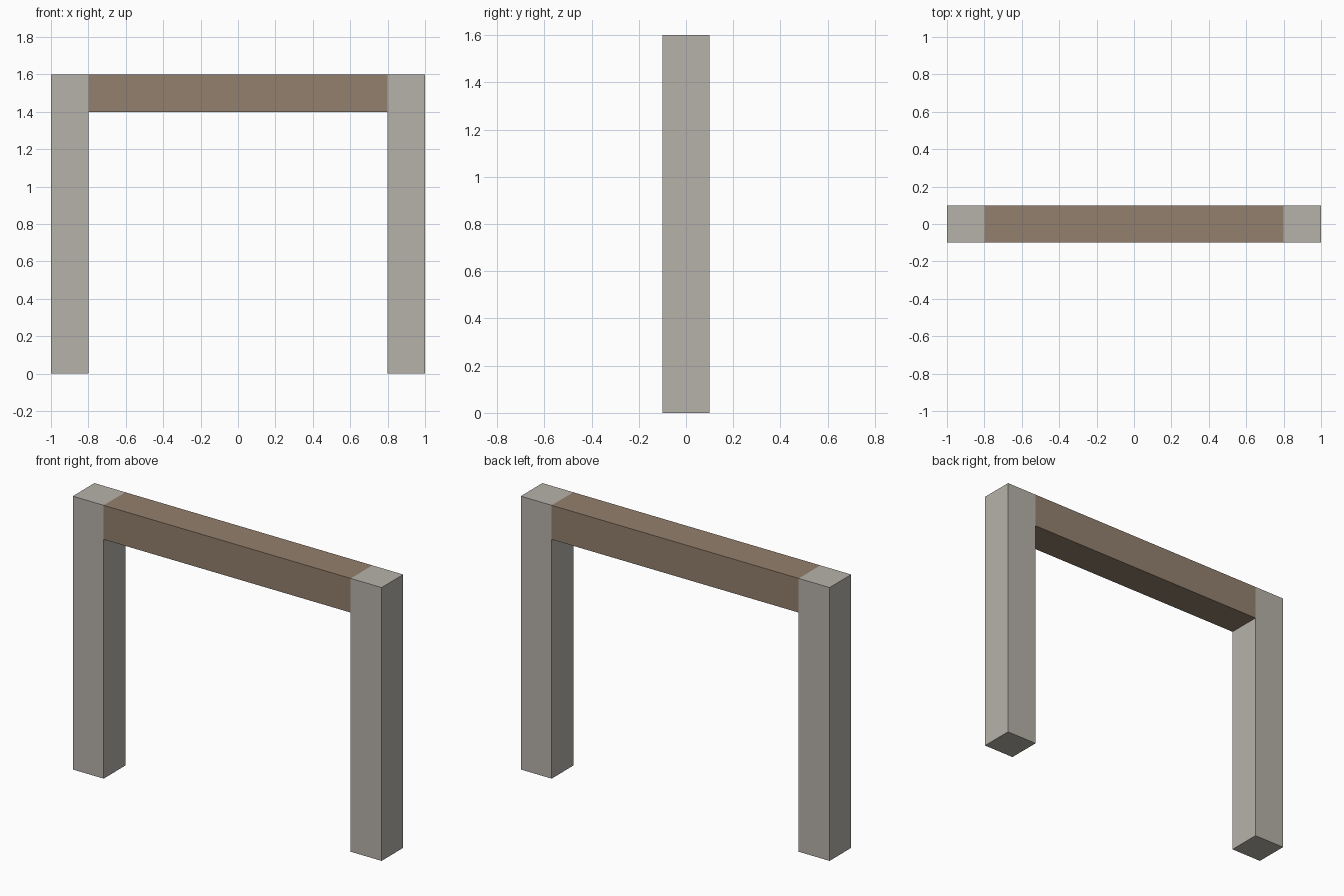
import bpy
import bmesh
from mathutils import Matrix, Vector

default_cube = bpy.data.objects.get("Cube")
if default_cube:
    bpy.data.objects.remove(default_cube, do_unlink=True)

THICK = 0.2    # square section shared by posts and beam
HEIGHT = 1.6
WIDTH = 2.0


def make_material(name, rgb):
    mat = bpy.data.materials.new(name)
    mat.use_nodes = True
    color = (*rgb, 1.0)
    mat.diffuse_color = color
    mat.node_tree.nodes["Principled BSDF"].inputs["Base Color"].default_value = color
    return mat


def make_box(name, size, center, mat):
    bm = bmesh.new()
    matrix = Matrix.Translation(center) @ Matrix.Diagonal((*size, 1.0))
    bmesh.ops.create_cube(bm, size=1.0, matrix=matrix)
    mesh = bpy.data.meshes.new(name)
    bm.to_mesh(mesh)
    bm.free()
    mesh.materials.append(mat)
    obj = bpy.data.objects.new(name, mesh)
    bpy.context.collection.objects.link(obj)
    return obj


stone = make_material("warm grey stone", (0.47, 0.445, 0.40))
wood = make_material("brown wood", (0.29, 0.215, 0.155))

# Upright posts, full height on both sides
for name, side in (("left_post", 1), ("right_post", -1)):
    make_box(name, (THICK, THICK, HEIGHT),
             Vector((side * (WIDTH - THICK) / 2, 0, HEIGHT / 2)), stone)

# Crossbeam fitted between the posts, flush with their tops
make_box("crossbeam", (WIDTH - 2 * THICK, THICK, THICK),
         Vector((0, 0, HEIGHT - THICK / 2)), wood)
